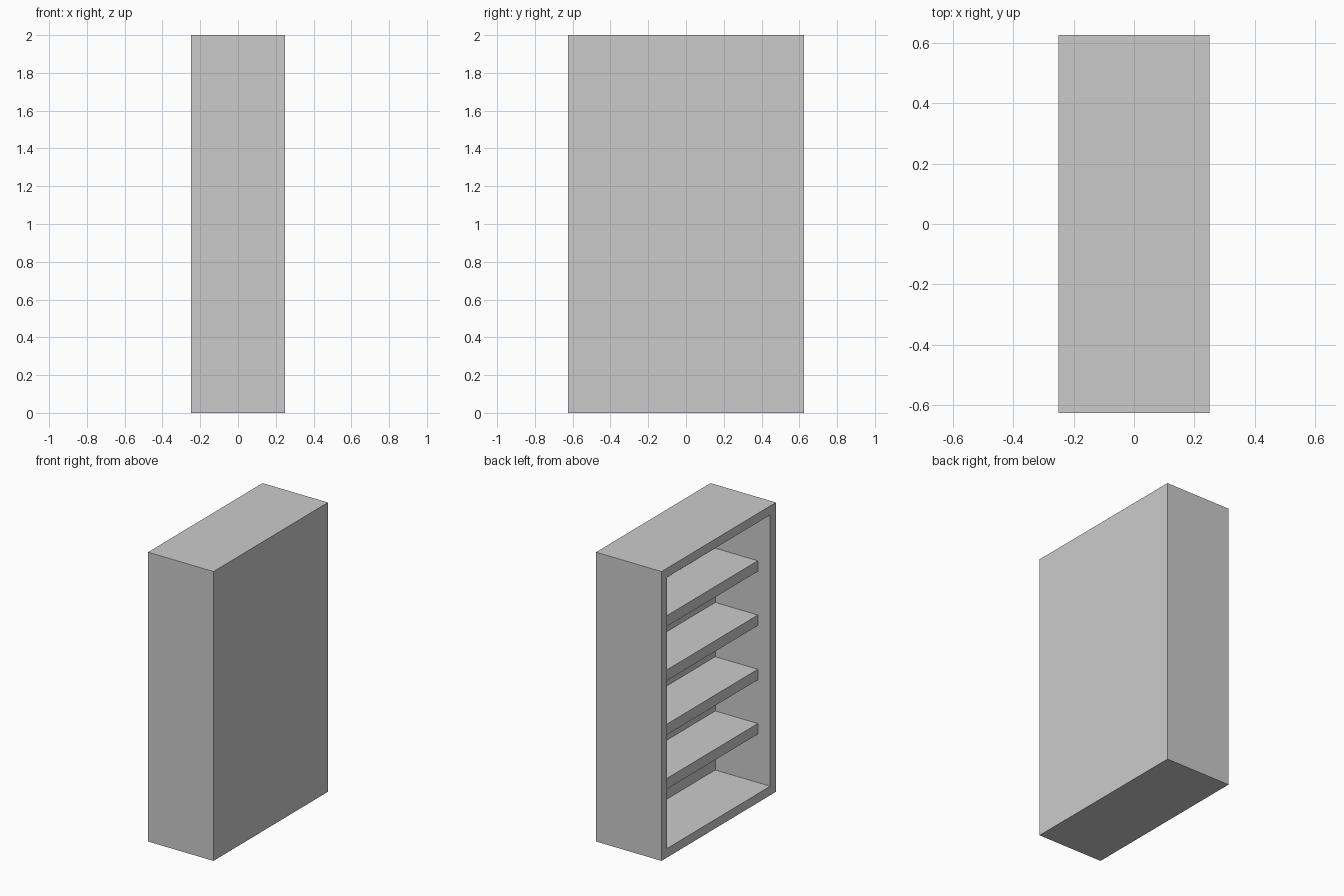
import bpy

if "Cube" in bpy.data.objects:
    bpy.data.objects.remove(bpy.data.objects["Cube"])

W, D, H = 0.5, 1.25, 2.0      # extent along x, y, z
T = 0.0625                    # frame board thickness
BACK = 0.08                   # back panel thickness
SHELF_T = 0.074               # shelf thickness
RECESS = 0.095                # shelf setback from the open side (-x)


def box(name, lo, hi):
    """Axis-aligned box between two corners."""
    centre = [(a + b) / 2 for a, b in zip(lo, hi)]
    bpy.ops.mesh.primitive_cube_add(size=1, location=centre)
    ob = bpy.context.object
    ob.name = name
    ob.scale = [b - a for a, b in zip(lo, hi)]
    bpy.ops.object.transform_apply(location=False, rotation=False, scale=True)
    return ob


# Cabinet: a solid block hollowed out from the -x side
cabinet = box("cabinet", (-W / 2, -D / 2, 0), (W / 2, D / 2, H))
cutter = box("cavity_cutter", (-W / 2 - 0.1, -D / 2 + T, T),
             (W / 2 - BACK, D / 2 - T, H - T))
cutter.hide_render = True
cutter.hide_set(True)
cut = cabinet.modifiers.new("cavity", 'BOOLEAN')
cut.operation = 'DIFFERENCE'
cut.solver = 'EXACT'
cut.object = cutter

# Four evenly spaced shelves spanning the cavity
spacing = (H - 2 * T) / 5
for i in range(1, 5):
    z = T + spacing * i - 0.004
    box(f"shelf_{i}", (-W / 2 + RECESS, -D / 2 + T, z - SHELF_T / 2),
        (W / 2 - BACK, D / 2 - T, z + SHELF_T / 2))
